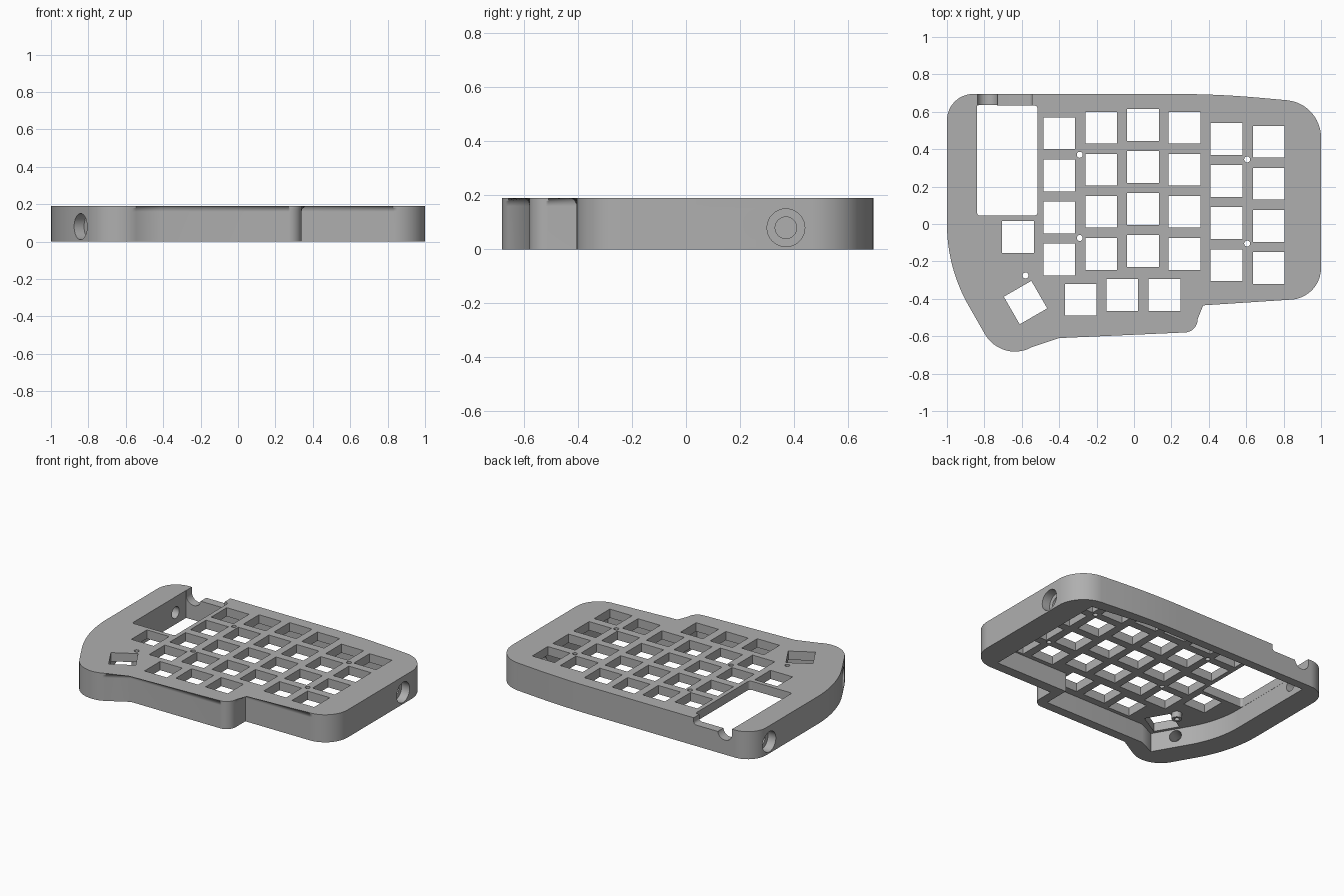
import bpy, bmesh, math
from mathutils import Vector, Matrix

if "Cube" in bpy.data.objects:
    bpy.data.objects.remove(bpy.data.objects["Cube"], do_unlink=True)

HEIGHT, PLATE_Z = 0.19, 0.13

grey = bpy.data.materials.new("case grey")
grey.use_nodes = True
grey.diffuse_color = (0.43, 0.43, 0.43, 1)
grey.node_tree.nodes["Principled BSDF"].inputs["Base Color"].default_value = grey.diffuse_color


def rounded(corners, steps=12):
    """Polygon from (x, y, radius) corners, each rounded by a tangent arc."""
    pts = []
    for i, (x, y, r) in enumerate(corners):
        p = Vector((x, y))
        if r == 0:
            pts.append(p)
            continue
        a = (Vector(corners[i - 1][:2]) - p).normalized()
        b = (Vector(corners[(i + 1) % len(corners)][:2]) - p).normalized()
        half = a.angle(b) / 2
        centre = p + (a + b).normalized() * r / math.sin(half)
        start = p + a * r / math.tan(half) - centre
        end = p + b * r / math.tan(half) - centre
        sweep = math.pi - 2 * half
        sweep *= 1 if start.cross(end) > 0 else -1
        for k in range(steps + 1):
            pts.append(centre + Matrix.Rotation(sweep * k / steps, 2) @ start)
    return pts


def prism(bm, pts, z0, z1):
    """Vertical prism; returns its top face."""
    low = [bm.verts.new((p[0], p[1], z0)) for p in pts]
    high = [bm.verts.new((p[0], p[1], z1)) for p in pts]
    bm.faces.new(low[::-1])
    for i in range(len(pts)):
        j = (i + 1) % len(pts)
        bm.faces.new((low[i], low[j], high[j], high[i]))
    return bm.faces.new(high)


def square(bm, x, y, size, turn=0):
    h = size / 2
    rot = Matrix.Rotation(math.radians(turn), 2)
    pts = [rot @ Vector(c) + Vector((x, y)) for c in ((-h, -h), (h, -h), (h, h), (-h, h))]
    prism(bm, pts, 0.02, 0.3)


def cylinder(bm, start, end, r, segs=32):
    start, end = Vector(start), Vector(end)
    axis = end - start
    m = Matrix.Translation((start + end) / 2) @ axis.to_track_quat("Z", "Y").to_matrix().to_4x4()
    bmesh.ops.create_cone(bm, cap_ends=True, segments=segs, radius1=r, radius2=r,
                          depth=axis.length, matrix=m)


def to_object(name, bm):
    bmesh.ops.recalc_face_normals(bm, faces=bm.faces)
    mesh = bpy.data.meshes.new(name)
    bm.to_mesh(mesh)
    bm.free()
    mesh.materials.append(grey)
    ob = bpy.data.objects.new(name, mesh)
    bpy.context.collection.objects.link(ob)
    return ob


def apply_boolean(target, bm, operation="DIFFERENCE"):
    tool = to_object("tool", bm)
    mod = target.modifiers.new("cut", "BOOLEAN")
    mod.object, mod.operation, mod.solver = tool, operation, "EXACT"
    bpy.context.view_layer.objects.active = target
    bpy.ops.object.modifier_apply(modifier=mod.name)
    bpy.data.objects.remove(tool, do_unlink=True)


# Outer body with softened top rim
outline = rounded([
    (-1, 0.695, 0.14), (-1, -0.235, 0.88), (-0.705, -0.75, 0.185), (-0.41, -0.58, 0),
    (0.34, -0.58, 0.07), (0.34, -0.405, 0), (1, -0.405, 0.17), (1, 0.645, 0.2),
    (0.45, 0.695, 5)])
bm = bmesh.new()
top = prism(bm, outline, 0, HEIGHT)
bmesh.ops.bevel(bm, geom=list(top.edges), offset=0.03, segments=5, profile=0.5, affect="EDGES")
case = to_object("keyboard_case", bm)

# Hollow underside
bm = bmesh.new()
prism(bm, rounded([
    (-0.84, 0.635, 0), (-0.84, -0.18, 0.7), (-0.615, -0.57, 0), (-0.50, -0.515, 0),
    (0.275, -0.515, 0), (0.275, -0.335, 0), (0.83, -0.335, 0), (0.83, 0.58, 0),
    (0.4, 0.635, 0)]), -0.1, PLATE_Z)
apply_boolean(case, bm)

# Screw boss under the thumb cluster
bm = bmesh.new()
cylinder(bm, (-0.58, -0.275, 0.09), (-0.58, -0.275, 0.16), 0.032)
apply_boolean(case, bm, "UNION")

# Key openings and screw holes
bm = bmesh.new()
columns = {-0.4: 0.485, -0.175: 0.515, 0.048: 0.53, 0.27: 0.515, 0.495: 0.455, 0.72: 0.44}
for x, y in columns.items():
    for row in range(4):
        square(bm, x, y - 0.225 * row, 0.17)
for x, y, turn in ((-0.62, -0.07, 0), (-0.58, -0.42, 30), (-0.285, -0.405, 0),
                   (-0.063, -0.38, 0), (0.163, -0.38, 0)):
    square(bm, x, y, 0.17, turn)
for x, y in ((-0.29, 0.37), (-0.29, -0.075), (0.605, 0.345), (0.605, -0.105), (-0.58, -0.275)):
    cylinder(bm, (x, y, 0.02), (x, y, 0.3), 0.016, 20)
apply_boolean(case, bm)

# Controller window
bm = bmesh.new()
prism(bm, rounded([(-0.839, 0.634, 0), (-0.839, 0.045, 0.015), (-0.515, 0.045, 0.02),
                   (-0.515, 0.634, 0.02)], 5), 0.02, 0.3)
apply_boolean(case, bm)

# Back wall notches: a round cable slot beside a shallow one
for corners in ([(-0.838, 0.3, 0), (-0.838, 0.1, 0.054), (-0.728, 0.1, 0.054), (-0.728, 0.3, 0)],
                [(-0.75, 0.3, 0), (-0.75, 0.145, 0), (-0.545, 0.145, 0.02), (-0.545, 0.3, 0)]):
    bm = bmesh.new()
    prism(bm, rounded(corners), -0.8, -0.6)
    bmesh.ops.rotate(bm, verts=bm.verts, matrix=Matrix.Rotation(math.pi / 2, 3, "X"))
    apply_boolean(case, bm)

# Counterbored side ports
ports = [((1, 0.37, 0.08), (1, 0, 0)), ((-1, 0.52, 0.08), (-1, 0, 0)),
         ((-0.84, -0.511, 0.08), (-0.866, -0.5, 0))]
for radius, depth in ((0.07, 0.06), (0.04, 0.24)):
    bm = bmesh.new()
    for centre, normal in ports:
        c, n = Vector(centre), Vector(normal)
        cylinder(bm, c + n * 0.1, c - n * depth, radius)
    apply_boolean(case, bm)

# Smooth curved walls, crisp edges
bpy.ops.object.select_all(action="DESELECT")
case.select_set(True)
bpy.context.view_layer.objects.active = case
bpy.ops.object.shade_smooth_by_angle(angle=math.radians(30))
weighted = case.modifiers.new("even shading", "WEIGHTED_NORMAL")
weighted.keep_sharp = True
